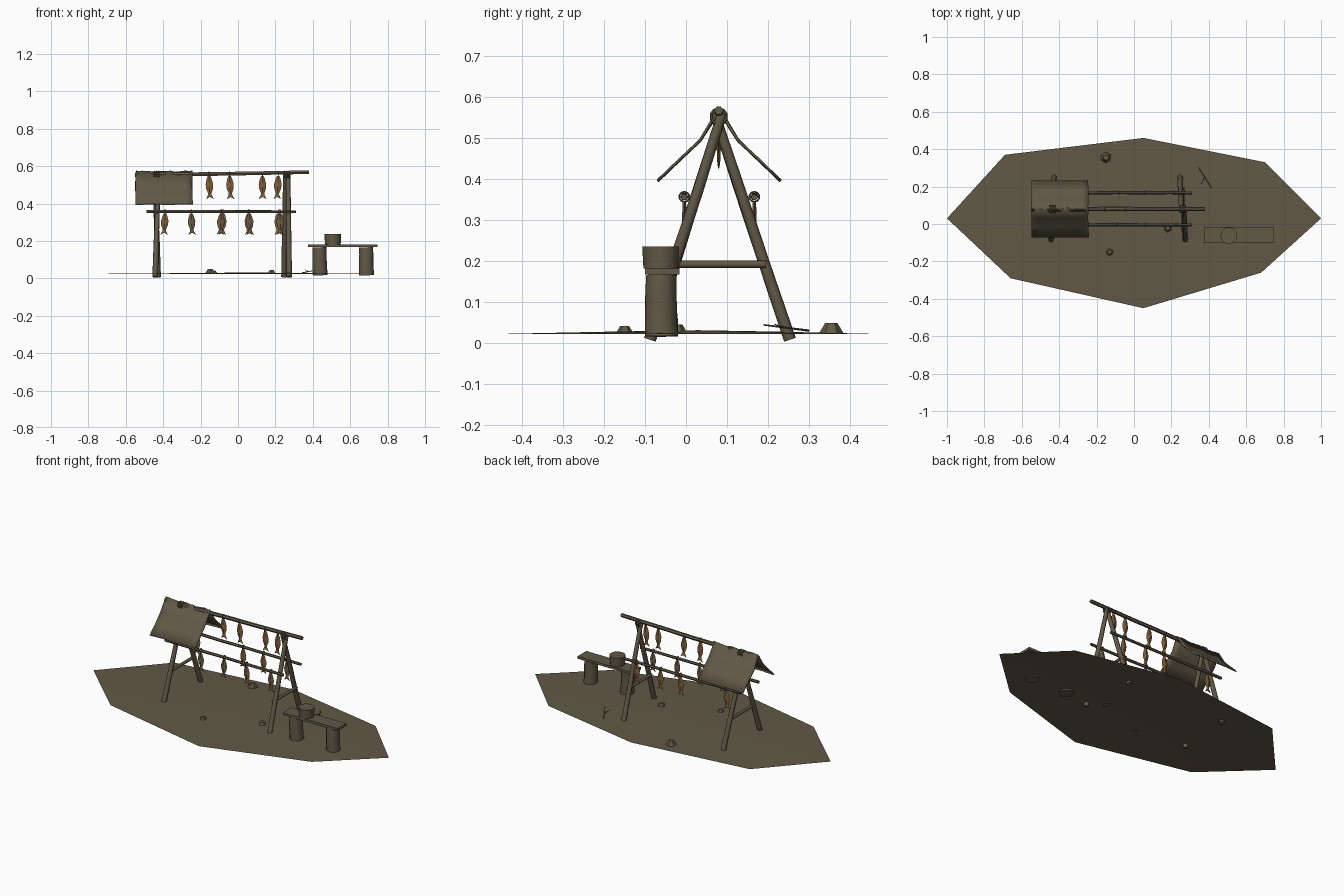
import bpy, bmesh, math, random
from mathutils import Vector

random.seed(4)
cube = bpy.data.objects.get("Cube")
if cube:
    bpy.data.objects.remove(cube)


def material(name, rgb):
    m = bpy.data.materials.new(name)
    m.use_nodes = True
    m.diffuse_color = (*rgb, 1)
    m.node_tree.nodes["Principled BSDF"].inputs["Base Color"].default_value = (*rgb, 1)
    return m


WOOD = material("weathered_brown", (0.12, 0.10, 0.062))
ORANGE = material("dried_fish_orange", (0.22, 0.115, 0.04))
TAN = material("dried_fish_tan", (0.15, 0.105, 0.055))


def finish(name, bm, mat=WOOD, angle=50):
    bmesh.ops.recalc_face_normals(bm, faces=bm.faces)
    mesh = bpy.data.meshes.new(name)
    bm.to_mesh(mesh)
    bm.free()
    mesh.materials.append(mat)
    ob = bpy.data.objects.new(name, mesh)
    bpy.context.collection.objects.link(ob)
    bpy.ops.object.select_all(action="DESELECT")
    ob.select_set(True)
    bpy.context.view_layer.objects.active = ob
    bpy.ops.object.shade_smooth_by_angle(angle=math.radians(angle))
    return ob


def log(name, a, b, r1, r2=None, sides=8, rings=3, wobble=0.0):
    """Round pole from a to b with slightly uneven rings."""
    a, b = Vector(a), Vector(b)
    r2 = r2 or r1
    turn = (b - a).to_track_quat("Z", "Y")
    bm = bmesh.new()
    loops = []
    for i in range(rings + 1):
        t = i / rings
        r = r1 + (r2 - r1) * t
        drift = Vector((random.uniform(-1, 1), random.uniform(-1, 1), 0)) * wobble
        if i in (0, rings):
            drift *= 0
        loops.append([bm.verts.new(a.lerp(b, t) + turn @ (drift + Vector(
            (r * math.cos(k * math.tau / sides), r * math.sin(k * math.tau / sides), 0))))
            for k in range(sides)])
    for low, high in zip(loops, loops[1:]):
        for k in range(sides):
            n = (k + 1) % sides
            bm.faces.new((low[k], low[n], high[n], high[k]))
    bm.faces.new(loops[0])
    bm.faces.new(loops[-1])
    return finish(name, bm)


def ring(name, centre, radius, tube):
    """Rope loop around a pole running along x."""
    bpy.ops.mesh.primitive_torus_add(location=centre, rotation=(0, math.pi / 2, 0),
        major_radius=radius, minor_radius=tube, major_segments=10, minor_segments=5)
    ob = bpy.context.object
    ob.name = name
    ob.data.materials.append(WOOD)


# Ground sheet: outer outline, low inner mound and a centre point
outline = [(-1, .03), (-.69, .37), (.05, .46), (.70, .33),
           (1, .03), (.68, -.26), (.05, -.45), (-.66, -.29)]
bm = bmesh.new()
outer = [bm.verts.new((x, y, .022)) for x, y in outline]
inner = [bm.verts.new((.05 + (x - .05) * .36, .03 + (y - .03) * .45, .0275)) for x, y in outline]
peak = bm.verts.new((.05, .03, .031))
for i in range(8):
    j = (i + 1) % 8
    bm.faces.new((outer[i], outer[j], inner[j], inner[i]))
    bm.faces.new((inner[i], inner[j], peak))
finish("ground", bm)

# A-frames, braces and lashings
for side, x, lean in (("right", -.435, -.008), ("left", .26, .014)):
    log(side + "_front_leg", (x + lean, -.088, .008), (x + .008, .088, .56), .015, .012, wobble=.002)
    log(side + "_back_leg", (x - lean, .254, .008), (x - .008, .070, .56), .015, .012, wobble=.002)
    log(side + "_brace", (x, -.035, .192), (x, .195, .192), .009)
    for k in (-.012, 0, .012):
        ring(side + "_lashing", (x + k, .08, .553), .019, .004)

# Ridge pole and drying rails
log("ridge_pole", (-.55, .08, .552), (.38, .08, .568), .012, .011, 6, 6, .002)
RAILS = (("front", -.004), ("back", .167))
for name, y in RAILS:
    log(name + "_rail", (-.49, y, .358), (.31, y, .356), .009, .008, 6, 6, .001)

# Bent hide roof, each slope sagging below the ridge
for name, s in (("front", -1), ("back", 1)):
    bm = bmesh.new()
    rows = []
    for d, z in ((0, .570), (.046, .495), (.098, .446), (.150, .396)):
        row = []
        for i in range(9):
            x = -.548 + .304 * i / 8
            wave = .005 * math.sin(i * 1.9 + s) if z > .5 else .0015 * math.sin(i * 1.4 + d * 30)
            row.append(bm.verts.new((x + random.uniform(-.003, .003), .081 + s * d, z + wave)))
        rows.append(row)
    for up, down in zip(rows, rows[1:]):
        for i in range(8):
            bm.faces.new((up[i], up[i + 1], down[i + 1], down[i]))
    roof = finish(name + "_roof_hide", bm, angle=30)
    mod = roof.modifiers.new("thickness", "SOLIDIFY")
    mod.thickness = .006
    mod.offset = 0


def fish(x, y, top, length, mat):
    """Flat split fish hanging with its tail down."""
    shape = ((0, .006), (.12, .013), (.35, .020), (.55, .018), (.74, .009), (.82, .010), (1, .021))
    bm = bmesh.new()
    rows = []
    skew = random.uniform(-.006, .006)
    for t, w in shape:
        z = top - t * length
        fat = .005 * (1 - abs(t - .4)) + .001
        cx = x + skew * t
        notch = .012 if t == 1 else 0
        rows.append([bm.verts.new(p) for p in ((cx - w, y, z), (cx, y - fat, z + notch),
                                               (cx + w, y, z), (cx, y + fat, z + notch))])
    for a, b in zip(rows, rows[1:]):
        for k in range(4):
            n = (k + 1) % 4
            bm.faces.new((a[k], a[n], b[n], b[k]))
    bm.faces.new(rows[0])
    bm.faces.new(rows[-1])
    finish("hanging_fish", bm, mat, 30)
    ring("fish_loop", (x, y, top + .010), .012, .0025)


for x in (-.155, -.045, .13, .215):
    fish(x, .08, .548, .125, ORANGE)
for x in (-.25, -.09, .06, .225):
    fish(x, RAILS[0][1], .347, .115, TAN)
for x in (-.39, -.08, .055, .215):
    fish(x, RAILS[1][1], .347, .115, ORANGE)

# Bench: two stumps, a plank and a tub
for name, x in (("right", .44), ("left", .688)):
    log(name + "_stump", (x, -.06, .016), (x - .004, -.06, .166), .040, .037, 12, 4, .002)
bpy.ops.mesh.primitive_cube_add(size=1, location=(.56, -.058, .174))
plank = bpy.context.object
plank.name = "bench_plank"
plank.scale = (.37, .085, .015)
plank.data.materials.append(WOOD)
log("tub", (.507, -.062, .182), (.507, -.062, .236), .042, .045, 12, 2)

# Scattered stones
for x, y, r, h in ((-.15, .355, .030, .026), (-.13, -.15, .022, .018), (.18, -.022, .026, .022)):
    bm = bmesh.new()
    bmesh.ops.create_cone(bm, cap_ends=True, segments=6, radius1=r, radius2=r * .5, depth=h)
    for v in bm.verts:
        v.co.x *= random.uniform(.85, 1.1)
        v.co += Vector((x, y, .023 + h / 2))
    finish("stone", bm, angle=20)

# Fallen twig with a side shoot
log("twig", (.345, .30, .030), (.415, .19, .044), .003, .002, 5)
log("twig_shoot", (.375, .25, .036), (.36, .215, .046), .002, .001, 5, 1)
